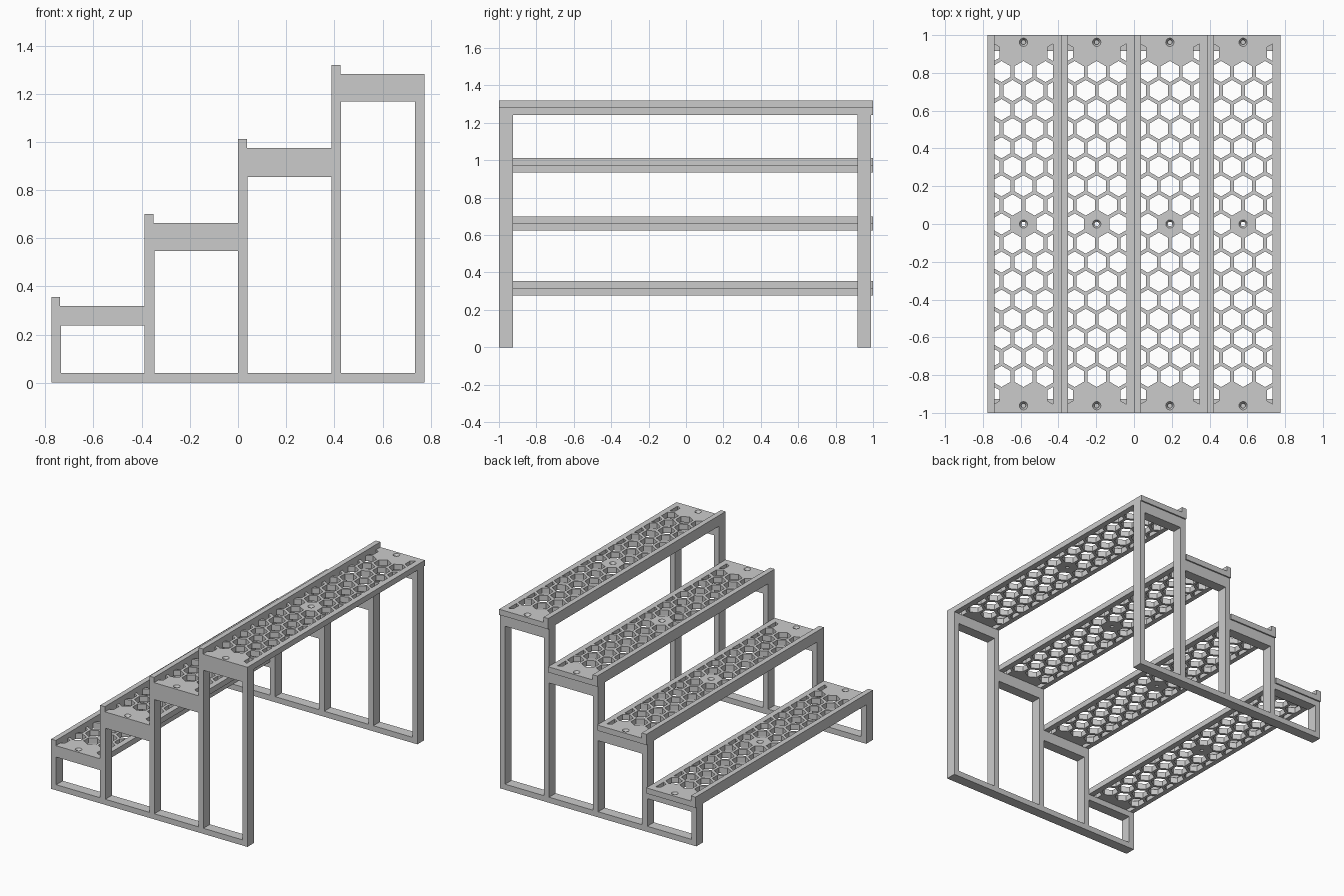
import bpy, bmesh, math

if "Cube" in bpy.data.objects:
    bpy.data.objects.remove(bpy.data.objects["Cube"])

def plate(name, loops, depth):
    """Flat plate with holes: first loop is the outline, the rest are cut-outs."""
    cu = bpy.data.curves.new(name + "_profile", 'CURVE')
    cu.dimensions, cu.fill_mode, cu.extrude = '2D', 'BOTH', depth / 2
    for pts in loops:
        sp = cu.splines.new('POLY')
        sp.points.add(len(pts) - 1)
        for p, (x, y) in zip(sp.points, pts):
            p.co = (x, y, 0, 1)
        sp.use_cyclic_u = True
    tmp = bpy.data.objects.new(name + "_tmp", cu)
    bpy.context.collection.objects.link(tmp)
    bpy.context.view_layer.update()
    me = bpy.data.meshes.new_from_object(
        tmp.evaluated_get(bpy.context.evaluated_depsgraph_get()))
    bpy.data.objects.remove(tmp)
    bm = bmesh.new()
    bm.from_mesh(me)
    bmesh.ops.remove_doubles(bm, verts=bm.verts, dist=1e-5)
    bmesh.ops.recalc_face_normals(bm, faces=bm.faces)
    bm.to_mesh(me)
    bm.free()
    for f in me.polygons:
        f.use_smooth = False
    return add(name, me)

def add(name, me, loc=(0, 0, 0)):
    ob = bpy.data.objects.new(name, me)
    ob.location = loc
    bpy.context.collection.objects.link(ob)
    return ob

def rect(x0, x1, y0, y1):
    return [(x0, y0), (x1, y0), (x1, y1), (x0, y1)]

def ring(cx, cy, r, n, a0=0.0):
    return [(cx + r * math.cos(a0 + 2 * math.pi * i / n),
             cy + r * math.sin(a0 + 2 * math.pi * i / n)) for i in range(n)]

def clip(pts, lim, s):
    """Cut a polygon at s*x = lim."""
    out = []
    for a, b in zip(pts, pts[1:] + pts[:1]):
        da, db = lim - s * a[0], lim - s * b[0]
        if da >= 0:
            out.append(a)
        if da * db < 0:
            t = da / (da - db)
            out.append((a[0] + t * (b[0] - a[0]), a[1] + t * (b[1] - a[1])))
    return out

W, T, HALF = 0.3875, 0.04, 0.775
TOPS = [0.318, 0.663, 0.975, 1.282]
RAILS = [0.237, 0.547, 0.855, 1.167]

# Side frames: stair-shaped outline with one opening under each step
outline = [(HALF, 0), (-HALF, 0)]
openings = []
for i, (top, under) in enumerate(zip(TOPS, RAILS)):
    x0 = -HALF + i * W
    x1 = x0 + W - (T if i == 3 else 0)
    outline += [(x0, top - T), (x0 + W, top - T)]
    openings.append(rect(x0 + T, x1, T, under))
for name, y in (("front_side_frame", -0.963), ("back_side_frame", 0.953)):
    frame = plate(name, [outline] + openings, 0.074)
    frame.rotation_euler.x = math.pi / 2
    frame.location.y = y

# Tread: honeycomb plate, x = 0 at the centre of the pattern
P, FLAT, LIM, EDGE = 0.1165, 0.097, 0.157, 0.19
SCREWS = (-0.962, 0, 0.962)
loops = [rect(-EDGE, W - EDGE, -1, 1)]
for row in range(-9, 10):
    cols = (-1, 0, 1) if row % 2 == 0 else (-1.5, -0.5, 0.5, 1.5)
    for c in cols:
        if (row == 0 and c == 0) or (abs(row) == 9 and abs(c) < 1):
            continue
        h = ring(c * P, row * P * math.sqrt(3) / 2, FLAT / math.sqrt(3), 6, math.pi / 6)
        loops.append(clip(clip(h, LIM, 1), LIM, -1))
loops += [ring(0, y, 0.022, 24) for y in SCREWS]
tread = plate("tread_1", loops, T)

# Countersunk screw seat and raised front lip
bm = bmesh.new()
seat = [(0.022, T / 2), (0.012, 0.004), (0.012, -T / 2), (0.022, -T / 2)]
rows = [[bm.verts.new((x, y, z)) for x, y in ring(0, 0, r, 24)] for r, z in seat]
for a, b in zip(rows, rows[1:]):
    for i in range(24):
        j = (i + 1) % 24
        bm.faces.new((a[i], b[i], b[j], a[j]))
seat_me = bpy.data.meshes.new("screw_seat")
bm.to_mesh(seat_me)
bm.free()
lip = plate("front_lip_1", [rect(-EDGE, -EDGE + 0.037, -1, 1)], 0.037)

# Repeat tread parts on every step
for i, top in enumerate(TOPS):
    cx, n = -HALF + i * W + EDGE, str(i + 1)
    t = tread if i == 0 else add("tread_" + n, tread.data)
    l = lip if i == 0 else add("front_lip_" + n, lip.data)
    t.location = (cx, 0, top - T / 2)
    l.location = (cx, 0, top + 0.0185)
    for k, y in enumerate(SCREWS):
        add(f"screw_seat_{n}_{k + 1}", seat_me, (cx, y, top - T / 2))
